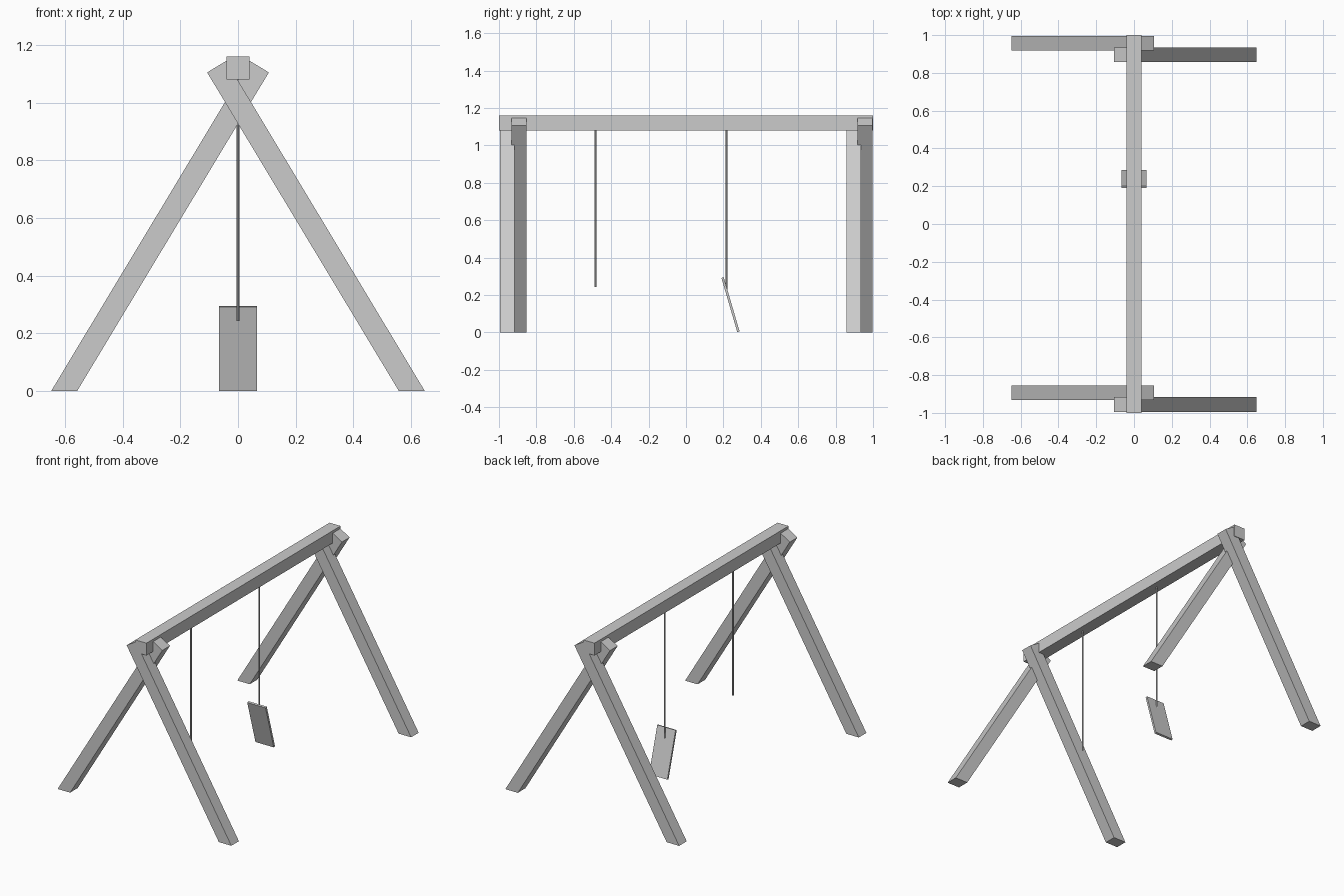
import bpy, bmesh
from math import radians

if "Cube" in bpy.data.objects:
    bpy.data.objects.remove(bpy.data.objects["Cube"])


def box(name, center, size, rot_x=0.0):
    bpy.ops.mesh.primitive_cube_add(size=1, location=center, rotation=(rot_x, 0, 0))
    ob = bpy.context.object
    ob.name = name
    ob.scale = size
    bpy.ops.object.transform_apply(location=False, rotation=False, scale=True)
    return ob


def prism(name, profile, y0, y1):
    """Extrude an x-z profile along y."""
    bm = bmesh.new()
    face = bm.faces.new([bm.verts.new((x, y0, z)) for x, z in profile])
    ext = bmesh.ops.extrude_face_region(bm, geom=[face])
    verts = [v for v in ext["geom"] if isinstance(v, bmesh.types.BMVert)]
    bmesh.ops.translate(bm, verts=verts, vec=(0, y1 - y0, 0))
    bmesh.ops.recalc_face_normals(bm, faces=bm.faces)
    me = bpy.data.meshes.new(name)
    bm.to_mesh(me)
    bm.free()
    ob = bpy.data.objects.new(name, me)
    bpy.context.collection.objects.link(ob)
    return ob


# Top beam
box("top_beam", (0, 0, 1.12), (0.08, 2.0, 0.08))

# Crossed legs: feet cut flat on the ground, tops cut square
leg = [(-0.648, 0), (-0.558, 0), (0.107, 1.105), (0.041, 1.145)]
mirrored = [(-x, z) for x, z in leg]
for end, left_y, right_y in (("front", (-0.932, -0.854), (-0.994, -0.916)),
                             ("back", (0.918, 0.996), (0.857, 0.935))):
    prism(end + "_left_leg", leg, *left_y)
    prism(end + "_right_leg", mirrored, *right_y)

# Hanging ropes
for name, y, bottom in (("front_rope", -0.484, 0.243), ("back_rope", 0.217, 0.225)):
    top = 1.09
    bpy.ops.mesh.primitive_cylinder_add(vertices=12, radius=0.0045, depth=top - bottom,
                                        location=(0, y, (top + bottom) / 2))
    bpy.context.object.name = name
    bpy.ops.object.shade_smooth_by_angle()

# Broken-off seat, dangling from the back rope
box("seat", (0, 0.238, 0.148), (0.132, 0.013, 0.302), radians(16.3))
